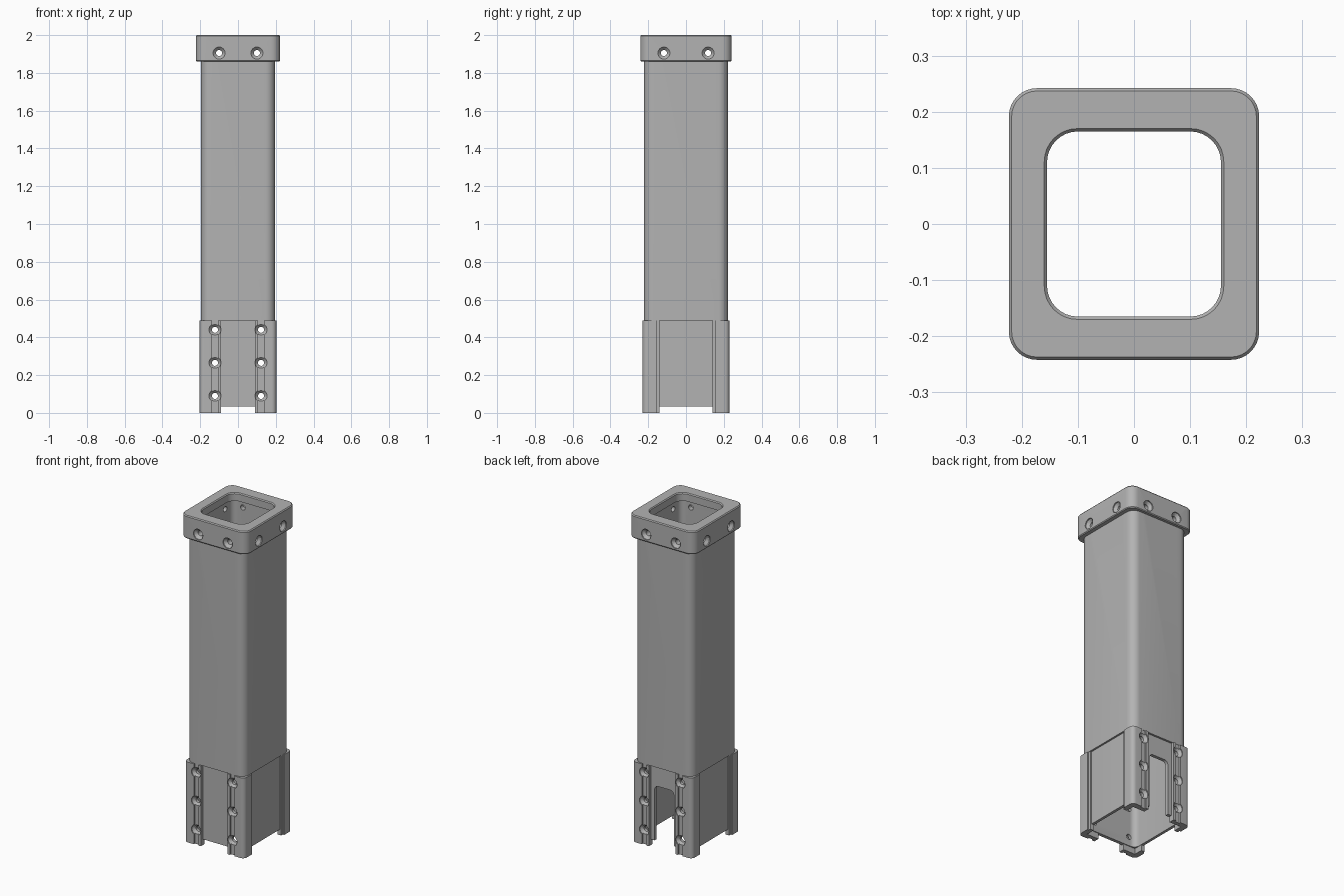
import bpy, bmesh
from math import sin, cos, pi
from mathutils import Vector

if "Cube" in bpy.data.objects:
    bpy.data.objects.remove(bpy.data.objects["Cube"])

grey = bpy.data.materials.new("plain_grey")
grey.use_nodes = True
grey.diffuse_color = (0.45, 0.45, 0.45, 1)
grey.node_tree.nodes["Principled BSDF"].inputs["Base Color"].default_value = (0.45, 0.45, 0.45, 1)


def loft(name, rings, loop=False):
    """Skin a stack of equal point rings; loop joins last to first, else ends are capped."""
    bm = bmesh.new()
    rows = [[bm.verts.new(p) for p in ring] for ring in rings]
    n = len(rows[0])
    pairs = list(zip(rows, rows[1:])) + ([(rows[-1], rows[0])] if loop else [])
    for a, b in pairs:
        for i in range(n):
            j = (i + 1) % n
            bm.faces.new((a[i], a[j], b[j], b[i]))
    if not loop:
        bm.faces.new(rows[0])
        bm.faces.new(rows[-1])
    bmesh.ops.recalc_face_normals(bm, faces=bm.faces)
    mesh = bpy.data.meshes.new(name)
    bm.to_mesh(mesh)
    bm.free()
    obj = bpy.data.objects.new(name, mesh)
    bpy.context.collection.objects.link(obj)
    mesh.materials.append(grey)
    return obj


def arc(cx, cy, r, start, end, steps=8):
    angles = [start + (end - start) * i / steps for i in range(steps + 1)]
    return [(cx + r * cos(a), cy + r * sin(a)) for a in angles]


def rounded(hx, hy, r, z):
    """Rounded rectangle ring at height z."""
    pts = []
    for k, (sx, sy) in enumerate([(1, 1), (-1, 1), (-1, -1), (1, -1)]):
        pts += arc(sx * (hx - r), sy * (hy - r), r, k * pi / 2, (k + 1) * pi / 2)
    return [(x, y, z) for x, y in pts]


def screw_cutter(outer, along, z, side, axis, depth):
    """Through hole with a conical head recess, in a wall facing side*axis."""
    rings = []
    for d, r in [(0.02, 0.032), (-0.006, 0.032), (-0.022, 0.016), (-depth, 0.016)]:
        ring = []
        for i in range(24):
            a = 2 * pi * i / 24
            u, w, out = along + r * cos(a), z + r * sin(a), side * (outer + d)
            ring.append((out, u, w) if axis == "x" else (u, out, w))
        rings.append(ring)
    return loft("screw_cutter", rings)


def cut(obj, cutters):
    for c in cutters:
        c.hide_render = True
        c.hide_viewport = True
        mod = obj.modifiers.new("cut", "BOOLEAN")
        mod.operation = "DIFFERENCE"
        mod.solver = "EXACT"
        mod.object = c


# Hollow square tube with a slimmer lower section
tube = loft("main_tube", [rounded(*r) for r in [
    (0.185, 0.21, 0.04, 0.035), (0.185, 0.21, 0.04, 0.49),
    (0.196, 0.222, 0.05, 0.49), (0.196, 0.222, 0.05, 1.955),
    (0.168, 0.19, 0.035, 1.955), (0.168, 0.19, 0.035, 0.035)]], loop=True)

# Top collar with an inner lip and softened rims
collar = loft("top_collar", [rounded(*r) for r in [
    (0.19, 0.215, 0.045, 1.86), (0.219, 0.238, 0.046, 1.86),
    (0.223, 0.242, 0.05, 1.865), (0.223, 0.242, 0.05, 1.994),
    (0.218, 0.237, 0.045, 2.0), (0.16, 0.17, 0.059, 2.0),
    (0.155, 0.165, 0.055, 1.994), (0.155, 0.165, 0.055, 1.95),
    (0.19, 0.215, 0.045, 1.95)]], loop=True)

# Corner guards: stepped L section, mirrored to all four corners
section = [(0.09, 0.195), (0.09, 0.23), (0.107, 0.23), (0.107, 0.22), (0.137, 0.22), (0.137, 0.23)]
section += arc(0.178, 0.205, 0.025, pi / 2, 0)
section += [(0.203, 0.155), (0.194, 0.155), (0.194, 0.14), (0.17, 0.14), (0.17, 0.195)]
guards = []
for sx, lr in ((1, "left"), (-1, "right")):
    for sy, fb in ((1, "back"), (-1, "front")):
        rings = [[(sx * x, sy * y, z) for x, y in section] for z in (0.0, 0.49)]
        guard = loft(f"corner_guard_{fb}_{lr}", rings)
        holes = [screw_cutter(0.23, sx * 0.122, z, sy, "y", 0.08) for z in (0.09, 0.265, 0.44)]
        cut(guard, holes)
        cut(tube, holes)
        guards.append(guard)

# Collar screw holes, two on each side
for s in (1, -1):
    for t in (1, -1):
        holes = [screw_cutter(0.242, t * 0.1, 1.905, s, "y", 0.1),
                 screw_cutter(0.223, t * 0.117, 1.905, s, "x", 0.1)]
        cut(collar, holes)
        cut(tube, holes)

# Round-topped slot in the rear wall
outline = [(0.065, -0.05)] + arc(0.04, 0.345, 0.025, 0, pi / 2)
outline += arc(-0.04, 0.345, 0.025, pi / 2, pi) + [(-0.065, -0.05)]
slot = loft("slot_cutter", [[(x, y, z) for x, z in outline] for y in (0.15, 0.26)])
cut(tube, [slot])

# Smooth rounded corners, keep hard edges
bpy.ops.object.select_all(action="DESELECT")
for obj in [tube, collar] + guards:
    obj.select_set(True)
bpy.context.view_layer.objects.active = tube
bpy.ops.object.shade_smooth_by_angle(angle=pi / 6)
